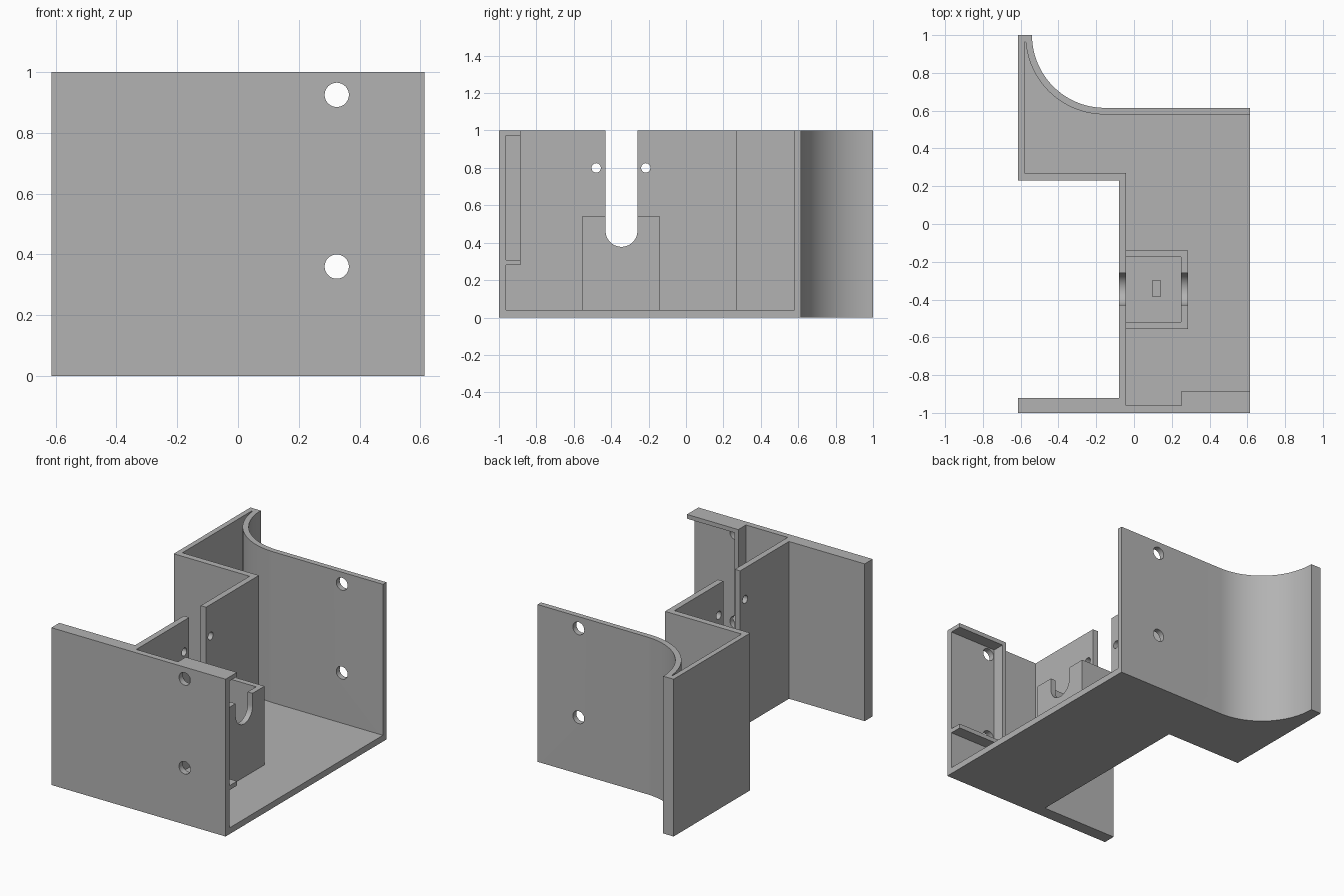
import bpy, bmesh, math
from mathutils import Vector

if "Cube" in bpy.data.objects:
    bpy.data.objects.remove(bpy.data.objects["Cube"])

grey = bpy.data.materials.new("plain grey")
grey.use_nodes = True
COLOUR = (0.45, 0.45, 0.45, 1)
grey.diffuse_color = COLOUR
grey.node_tree.nodes["Principled BSDF"].inputs["Base Color"].default_value = COLOUR

# Each axis maps a profile point (u, v) and a depth w into space
PLACE = {"z": lambda u, v, w: (u, v, w),
         "y": lambda u, v, w: (u, w, v),
         "x": lambda u, v, w: (w, u, v)}


def extrude(name, points, low, high, axis="z"):
    """Extrude a closed profile along an axis."""
    bm = bmesh.new()
    place = PLACE[axis]
    face = bm.faces.new([bm.verts.new(place(u, v, low)) for u, v in points])
    result = bmesh.ops.extrude_face_region(bm, geom=[face])
    moved = [g for g in result["geom"] if isinstance(g, bmesh.types.BMVert)]
    bmesh.ops.translate(bm, verts=moved, vec=Vector(place(0, 0, high - low)))
    bmesh.ops.recalc_face_normals(bm, faces=bm.faces)
    mesh = bpy.data.meshes.new(name)
    bm.to_mesh(mesh)
    bm.free()
    mesh.materials.append(grey)
    obj = bpy.data.objects.new(name, mesh)
    bpy.context.collection.objects.link(obj)
    return obj


def arc(cx, cy, r, start, end, steps=32):
    angles = [math.radians(start + (end - start) * i / steps) for i in range(steps + 1)]
    return [(cx + r * math.cos(a), cy + r * math.sin(a)) for a in angles]


def activate(obj):
    bpy.ops.object.select_all(action="DESELECT")
    obj.select_set(True)
    bpy.context.view_layer.objects.active = obj


def cut(obj, cutter):
    """Subtract a cutter and throw it away."""
    cutter.hide_render = True
    activate(obj)
    mod = obj.modifiers.new("cut", "BOOLEAN")
    mod.operation, mod.solver, mod.object = "DIFFERENCE", "EXACT", cutter
    bpy.ops.object.modifier_apply(modifier=mod.name)
    bpy.data.objects.remove(cutter)


def hole(obj, u, v, r, low, high, axis):
    cut(obj, extrude("hole_cutter", arc(u, v, r, 0, 348.75, 31), low, high, axis))


def slot(obj, low, high):
    """Open-topped slot with a round bottom, running along x."""
    profile = [(-0.26, 1.2), (-0.43, 1.2)] + arc(-0.345, 0.463, 0.085, 180, 360)
    cut(obj, extrude("slot_cutter", profile, low, high, "x"))


X = 0.613        # half width
WALL = 0.035
SWEEP = (-0.155, 1.0)   # centre of the curved rear wall

# Housing: solid outline with the inside hollowed out
outline = [(-X, -1), (X, -1), (X, 0.615)]
outline += arc(*SWEEP, 0.385, 270, 180)
outline += [(-X, 1), (-X, 0.23), (-0.08, 0.23), (-0.08, -0.92), (-X, -0.92)]
housing = extrude("housing", outline, 0, 1)

inside = [(-0.042, -0.962), (0.7, -0.962), (0.7, 0.58)]
inside += arc(*SWEEP, 0.42, 270, 185)
inside += [(-0.58, 0.965), (-0.58, 0.27), (-0.042, 0.27)]
cut(housing, extrude("inside_cutter", inside, 0.04, 1.2))

# Screw holes through front and rear walls, pin holes beside the slot
for z in (0.925, 0.36):
    hole(housing, 0.325, z, 0.04, -1.2, 1.2, "y")
for y in (-0.48, -0.215):
    hole(housing, y, 0.8, 0.025, -0.2, 0.1, "x")
slot(housing, -0.2, 0.0)

# Three-sided holder behind the slotted wall
x0, x1, y0, y1 = -0.042, 0.285, -0.555, -0.14
holder = extrude("holder", [
    (x0, y0), (x1, y0), (x1, y1), (x0, y1), (x0, y1 - WALL),
    (x1 - WALL, y1 - WALL), (x1 - WALL, y0 + WALL), (x0, y0 + WALL)], 0.04, 0.54)
slot(holder, 0.15, 0.4)

# Small locating block on the holder floor
extrude("locating_block", [(0.095, -0.385), (0.143, -0.385),
                           (0.143, -0.3), (0.095, -0.3)], 0.04, 0.07)

# Rim, rib and ledge behind the front wall
extrude("front_frame", [
    (X, 1), (0.252, 1), (0.252, 0.28), (X, 0.28), (X, 0.308),
    (0.28, 0.308), (0.28, 0.973), (X, 0.973)], -0.962, -0.885, "y")

for obj in (housing, holder):
    activate(obj)
    bpy.ops.object.shade_smooth_by_angle(angle=math.radians(30))
